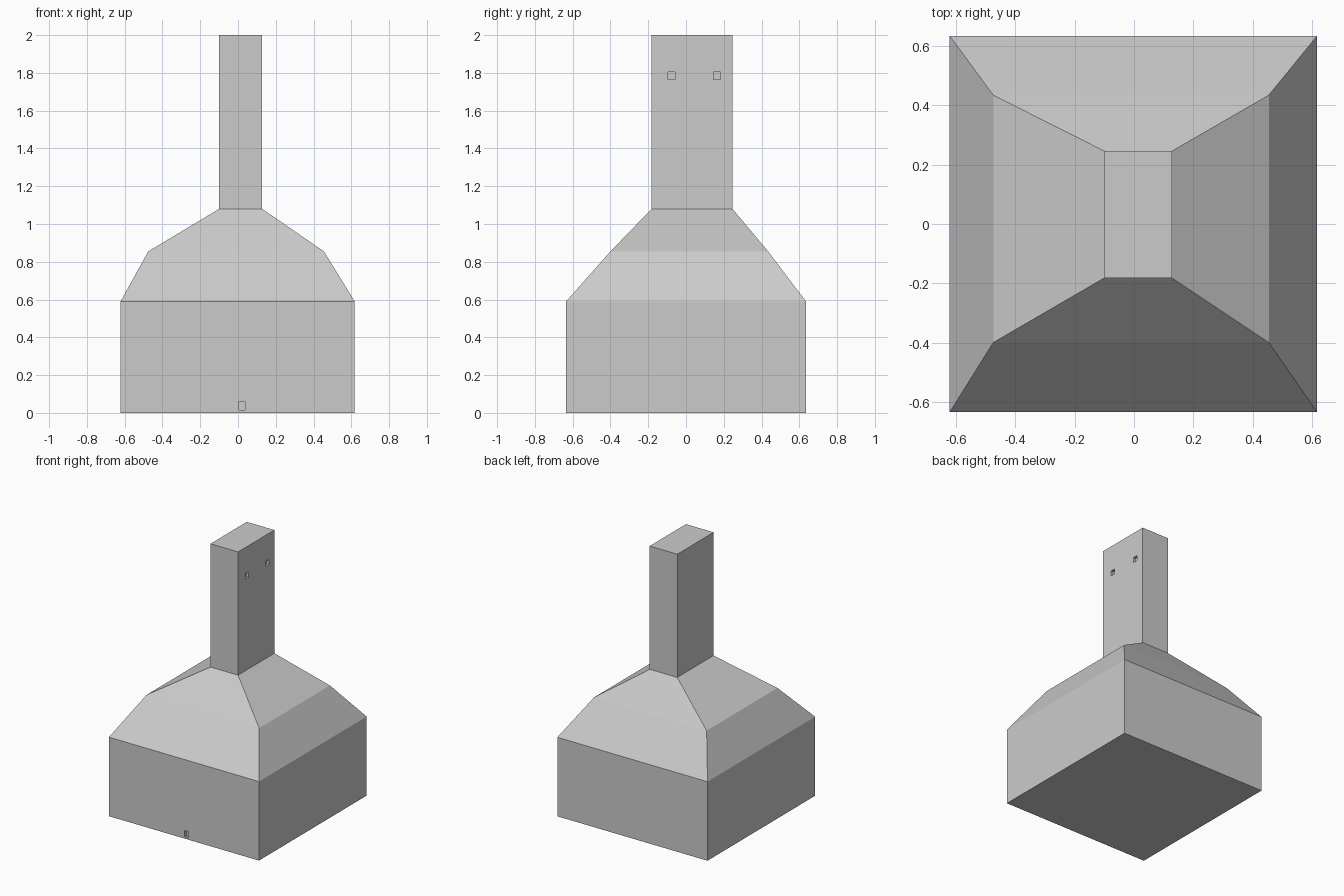
import bpy
import bmesh

if "Cube" in bpy.data.objects:
    bpy.data.objects.remove(bpy.data.objects["Cube"])


def make_object(name, bm):
    bmesh.ops.recalc_face_normals(bm, faces=bm.faces)
    mesh = bpy.data.meshes.new(name)
    bm.to_mesh(mesh)
    bm.free()
    obj = bpy.data.objects.new(name, mesh)
    bpy.context.collection.objects.link(obj)
    return obj


def loft(name, levels):
    """Closed shell through stacked rectangles (x0, x1, y0, y1, z)."""
    bm = bmesh.new()
    rings = [[bm.verts.new((x, y, z)) for x, y in
              ((x0, y0), (x1, y0), (x1, y1), (x0, y1))]
             for x0, x1, y0, y1, z in levels]
    for low, high in zip(rings, rings[1:]):
        for i in range(4):
            j = (i + 1) % 4
            bm.faces.new((low[i], low[j], high[j], high[i]))
    bm.faces.new(rings[0][::-1])
    bm.faces.new(rings[-1])
    return make_object(name, bm)


def cut_recess(target, x0, x1, y0, y1, z0, z1):
    """Cut a box-shaped recess and remove the cutter."""
    cutter = loft("recess_cutter", [(x0, x1, y0, y1, z0), (x0, x1, y0, y1, z1)])
    cutter.hide_render = True
    mod = target.modifiers.new("recess", 'BOOLEAN')
    mod.operation = 'DIFFERENCE'
    mod.solver = 'EXACT'
    mod.object = cutter
    bpy.context.view_layer.objects.active = target
    bpy.ops.object.modifier_apply(modifier=mod.name)
    bpy.data.objects.remove(cutter)


# Square walls, double-pitched roof and tall chimney as one shell
house = loft("house_with_chimney", [
    (-0.622, 0.618, -0.635, 0.635, 0.0),
    (-0.622, 0.618, -0.635, 0.635, 0.59),
    (-0.475, 0.455, -0.40, 0.435, 0.855),
    (-0.10, 0.128, -0.182, 0.246, 1.08),
    (-0.10, 0.128, -0.182, 0.246, 2.0),
])

# Two small square vents on the right side of the chimney
for y in (-0.077, 0.164):
    cut_recess(house, 0.108, 0.2, y - 0.019, y + 0.019, 1.765, 1.804)

# Small opening low on the front wall
cut_recess(house, 0.004, 0.036, -0.70, -0.615, 0.014, 0.06)
